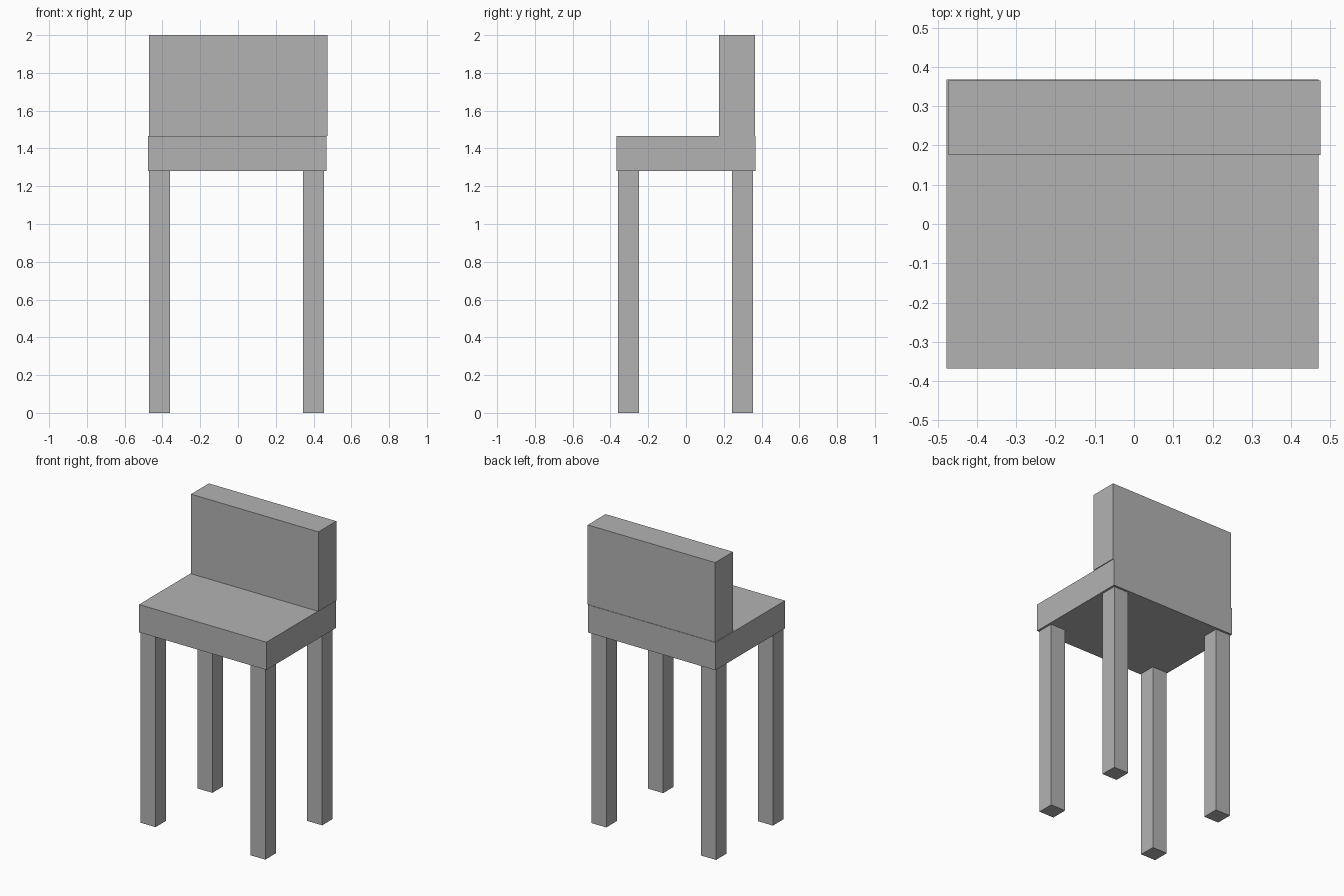
import bpy
from mathutils import Vector

cube = bpy.data.objects.get("Cube")
if cube:
    bpy.data.objects.remove(cube, do_unlink=True)

# Single grey finish
GREY = (0.45, 0.45, 0.45, 1)
grey = bpy.data.materials.new("plain_grey")
grey.use_nodes = True
grey.diffuse_color = GREY
grey.node_tree.nodes["Principled BSDF"].inputs["Base Color"].default_value = GREY


def box(name, low, high):
    """Box spanning two opposite corners."""
    low, high = Vector(low), Vector(high)
    bpy.ops.mesh.primitive_cube_add(size=1, location=(low + high) / 2)
    part = bpy.context.object
    part.name = name
    part.scale = high - low
    bpy.ops.object.transform_apply(location=False, rotation=False, scale=True)
    part.data.materials.append(grey)
    return part


SEAT_BOTTOM, SEAT_TOP = 1.28, 1.466

# Seat slab and backrest, the backrest slightly shifted to the left
box("seat", (-0.477, -0.368, SEAT_BOTTOM), (0.469, 0.368, SEAT_TOP))
box("backrest", (-0.472, 0.176, SEAT_TOP), (0.474, 0.365, 2.0))

# Four square legs
LEG = 0.111
for side, x in (("right", -0.471), ("left", 0.344)):
    for end, y in (("front", -0.36), ("back", 0.243)):
        box(f"{end}_{side}_leg", (x, y, 0), (x + LEG, y + LEG, SEAT_BOTTOM))
